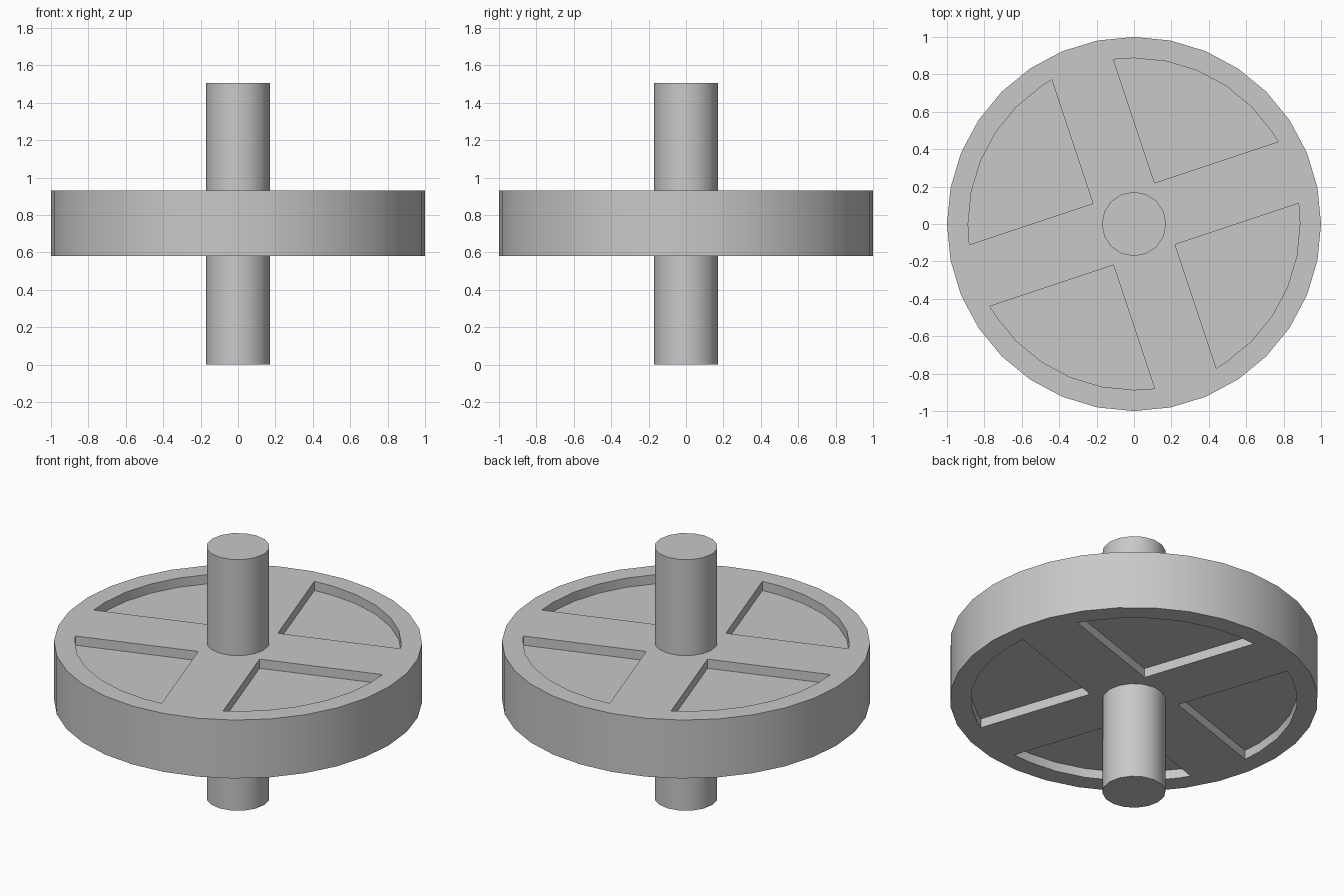
import bpy, bmesh, math
from math import pi, cos, sin

if "Cube" in bpy.data.objects:
    bpy.data.objects.remove(bpy.data.objects["Cube"], do_unlink=True)

AXLE_R, AXLE_TOP = 0.172, 1.505
DISC_LOW, DISC_HIGH = 0.58, 0.93
POCKET_R, POCKET_DEPTH = 0.887, 0.055
ARM_HALF = 0.174                    # half width of the cross arms
TWIST = math.atan2(1, 3)            # turn of the cross about z
STEP = 2 * pi / 32

grey = bpy.data.materials.new("plain_grey")
grey.use_nodes = True
colour = (0.58, 0.58, 0.58, 1)
grey.diffuse_color = colour
grey.node_tree.nodes["Principled BSDF"].inputs["Base Color"].default_value = colour


def prism(name, points, low, high):
    """Extrude a flat outline between two heights."""
    bm = bmesh.new()
    face = bm.faces.new([bm.verts.new((x, y, low)) for x, y in points])
    top = bmesh.ops.extrude_face_region(bm, geom=[face])["geom"]
    verts = [v for v in top if isinstance(v, bmesh.types.BMVert)]
    bmesh.ops.translate(bm, verts=verts, vec=(0, 0, high - low))
    bmesh.ops.recalc_face_normals(bm, faces=bm.faces)
    mesh = bpy.data.meshes.new(name)
    bm.to_mesh(mesh)
    bm.free()
    mesh.materials.append(grey)
    obj = bpy.data.objects.new(name, mesh)
    bpy.context.collection.objects.link(obj)
    return obj


def ring(radius, sides):
    return [(radius * cos(2 * pi * i / sides), radius * sin(2 * pi * i / sides))
            for i in range(sides)]


def pocket_outline(turn):
    """Quarter sector between two arms, its arc following the rim facets."""
    edge = math.asin(ARM_HALF / POCKET_R)
    start, end = turn + edge, turn + pi / 2 - edge
    first, last = math.ceil(start / STEP), math.floor(end / STEP)
    angles = [start] + [i * STEP for i in range(first, last + 1)] + [end]
    inner = ARM_HALF * math.sqrt(2)
    corner = (inner * cos(turn + pi / 4), inner * sin(turn + pi / 4))
    return [corner] + [(POCKET_R * cos(a), POCKET_R * sin(a)) for a in angles]


def select_only(obj):
    bpy.ops.object.select_all(action='DESELECT')
    obj.select_set(True)
    bpy.context.view_layer.objects.active = obj


# Wheel disc and the axle through it
disc = prism("wheel_disc", ring(1, 32), DISC_LOW, DISC_HIGH)
axle = prism("axle", ring(AXLE_R, 16), 0, AXLE_TOP)

# Four shallow pockets cut into each face of the disc
select_only(disc)
for low, high in ((DISC_HIGH - POCKET_DEPTH, DISC_HIGH + 0.1),
                  (DISC_LOW - 0.1, DISC_LOW + POCKET_DEPTH)):
    for k in range(4):
        cutter = prism("pocket_cutter", pocket_outline(TWIST + k * pi / 2), low, high)
        cutter.hide_render = True
        cut = disc.modifiers.new("pocket", 'BOOLEAN')
        cut.operation = 'DIFFERENCE'
        cut.solver = 'EXACT'
        cut.object = cutter
        bpy.ops.object.modifier_apply(modifier=cut.name)
        bpy.data.objects.remove(cutter, do_unlink=True)

# Smooth round sides, sharp rims
for obj in (disc, axle):
    select_only(obj)
    bpy.ops.object.shade_smooth_by_angle(angle=math.radians(30))
